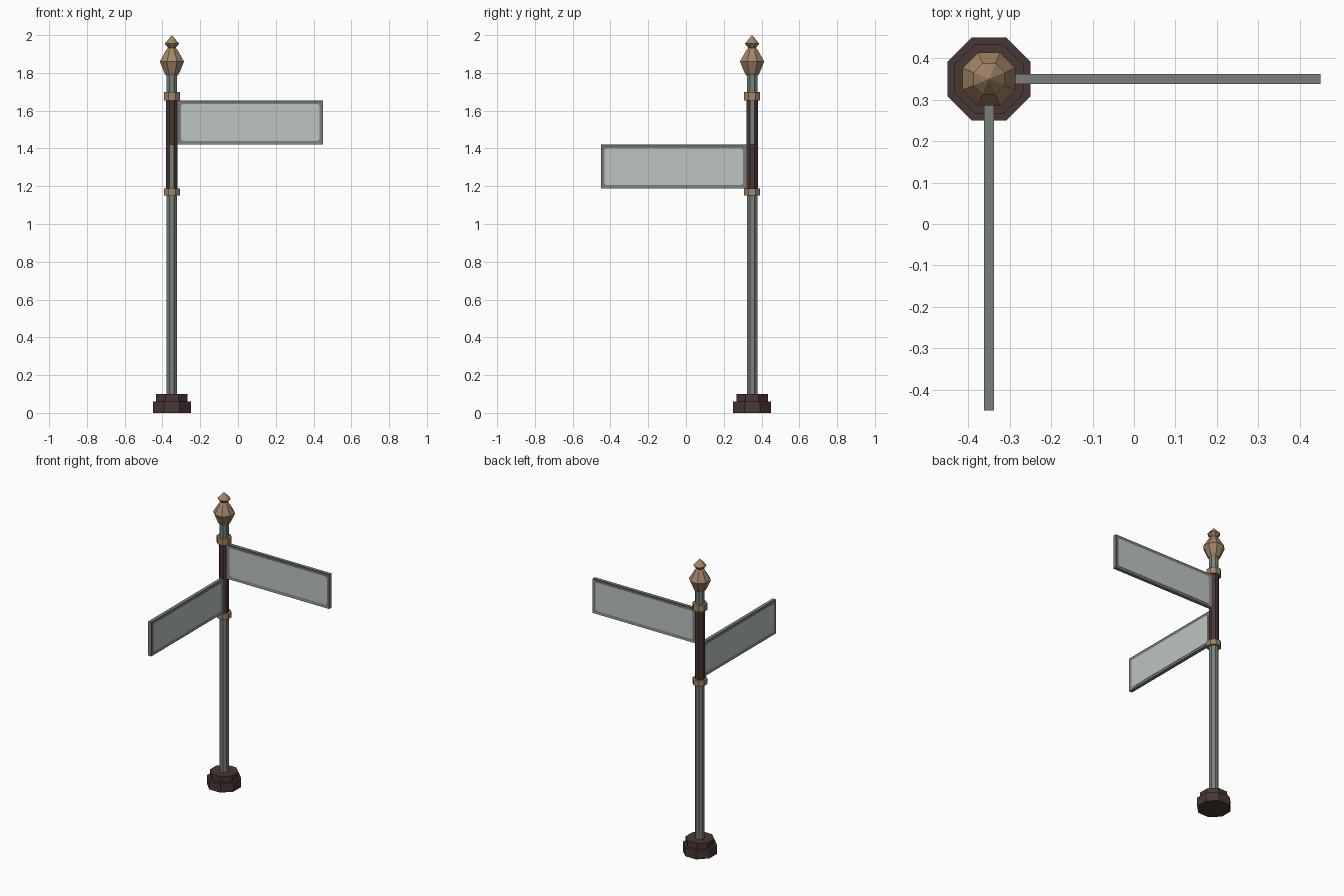
import bpy, bmesh, math
from mathutils import Matrix, Vector

cube = bpy.data.objects.get("Cube")
if cube:
    bpy.data.objects.remove(cube, do_unlink=True)

POST = Vector((-0.35, 0.35, 0))


def material(name, rgb):
    m = bpy.data.materials.new(name)
    m.use_nodes = True
    colour = (*rgb, 1)
    m.diffuse_color = colour
    m.node_tree.nodes["Principled BSDF"].inputs["Base Color"].default_value = colour
    return m


iron = material("dark_brown_iron", (0.065, 0.038, 0.034))
grey = material("post_grey", (0.19, 0.215, 0.195))
pale = material("panel_pale_grey", (0.50, 0.55, 0.53))
brass = material("aged_brass", (0.36, 0.23, 0.13))


def finish(name, bm, mat, matrix):
    bmesh.ops.recalc_face_normals(bm, faces=bm.faces)
    mesh = bpy.data.meshes.new(name)
    bm.to_mesh(mesh)
    bm.free()
    mesh.materials.append(mat)
    obj = bpy.data.objects.new(name, mesh)
    obj.matrix_world = matrix
    bpy.context.collection.objects.link(obj)
    return obj


def turned(name, profile, mat):
    """Octagonal turned part; the profile holds (half width, height)."""
    bm = bmesh.new()
    rings = []
    for half, z in profile:
        r = half / math.cos(math.pi / 8)
        rings.append([bm.verts.new((r * math.cos(a), r * math.sin(a), z))
                      for a in [(i + 0.5) * math.pi / 4 for i in range(8)]])
    for low, high in zip(rings, rings[1:]):
        for i in range(8):
            j = (i + 1) % 8
            bm.faces.new((low[i], low[j], high[j], high[i]))
    bm.faces.new(rings[0])
    bm.faces.new(rings[-1])
    bmesh.ops.remove_doubles(bm, verts=bm.verts, dist=1e-5)
    return finish(name, bm, mat, Matrix.Translation(POST))


def box(x0, x1, y0, y1, z0, z1):
    bm = bmesh.new()
    bmesh.ops.create_cube(bm, size=1)
    for v in bm.verts:
        v.co = ((x0 + x1) / 2 + v.co.x * (x1 - x0),
                (y0 + y1) / 2 + v.co.y * (y1 - y0),
                (z0 + z1) / 2 + v.co.z * (z1 - z0))
    return bm


def sign(name, bottom, top, angle):
    place = Matrix.Translation(POST) @ Matrix.Rotation(angle, 4, 'Z')
    start, end, half = 0.03, 0.80, 0.0115
    # Frame with a recess on both faces
    bm = box(start, end, -half, half, bottom, top)
    bm.normal_update()
    sides = [f for f in bm.faces if abs(f.normal.y) > 0.9]
    bmesh.ops.inset_individual(bm, faces=sides, thickness=0.016, depth=-0.004)
    finish(name + "_frame", bm, grey, place)
    # Pale panel with clipped corners
    edge = 0.019
    bm = box(start + edge, end - edge, -half + 0.002, half - 0.002,
             bottom + edge, top - edge)
    corners = [e for e in bm.edges
               if abs(e.verts[0].co.y - e.verts[1].co.y) > 0.005]
    bmesh.ops.bevel(bm, geom=corners, offset=0.009, segments=1, affect='EDGES')
    finish(name + "_panel", bm, pale, place)


# Stepped foot and post
turned("base", [(0.10, 0), (0.10, 0.06), (0.083, 0.06), (0.083, 0.10)], iron)
turned("post", [(0.028, 0.09), (0.028, 1.80)], grey)
turned("sleeve", [(0.030, 1.17), (0.030, 1.67)], iron)

# Collars at both ends of the sleeve
for name, z0, z1 in (("lower_collar", 1.15, 1.187), ("upper_collar", 1.655, 1.70)):
    turned(name, [(0.043, z0), (0.043, z1)], brass)

# Faceted finial
turned("finial", [(0.030, 1.785), (0.040, 1.80), (0.064, 1.86), (0.028, 1.925),
                  (0.020, 1.932), (0.038, 1.955), (0.0, 2.0)], brass)

# Two signs at right angles
sign("upper_sign", 1.42, 1.655, 0)
sign("lower_sign", 1.187, 1.42, -math.pi / 2)
